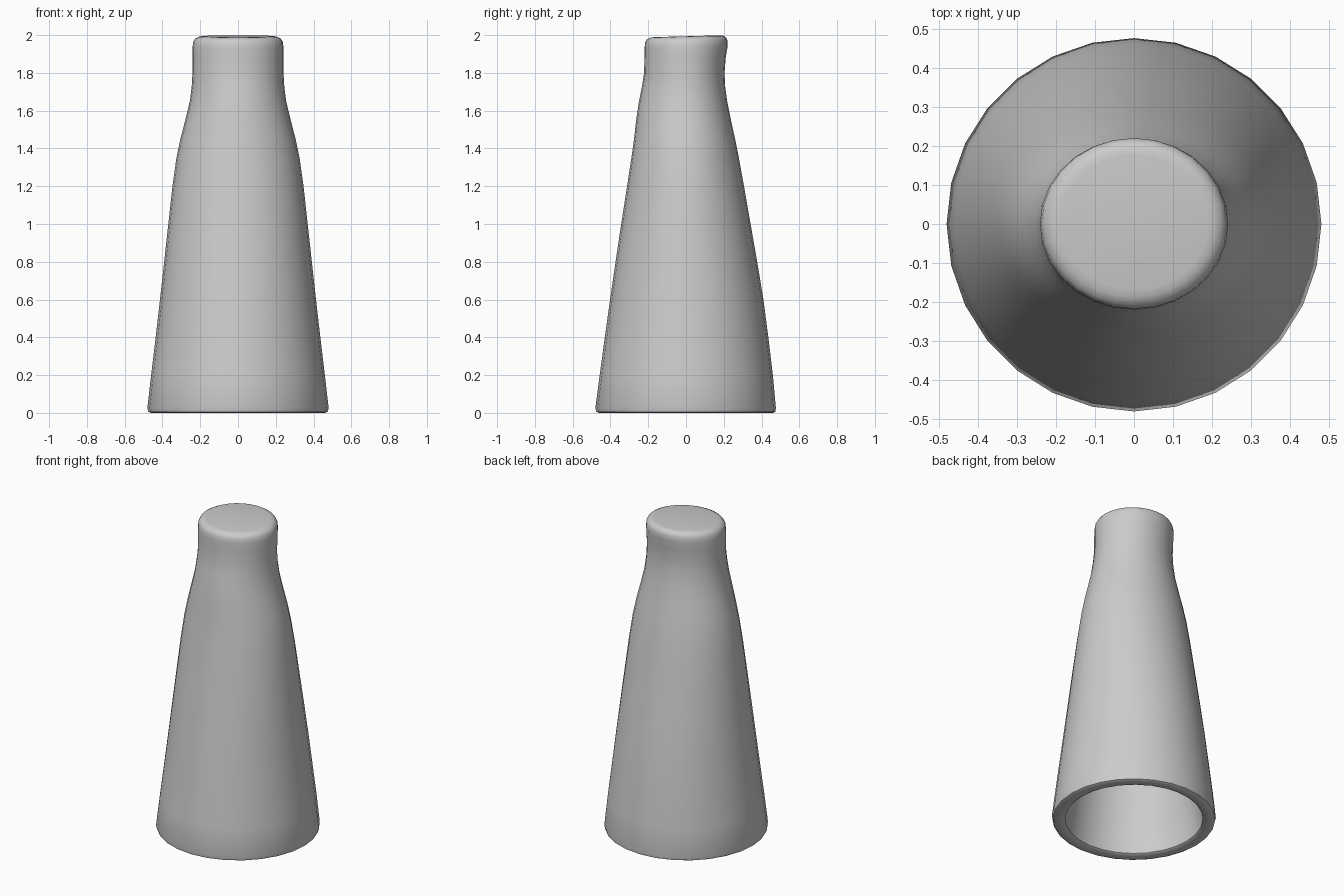
import bpy, bmesh, math

SIDES = 28
WALL = 0.075

# Outer rings: height, half width in x, front depth, back depth
outer = [
    (0.0, 0.462, 0.462, 0.462), (0.006, 0.475, 0.475, 0.473),
    (0.025, 0.48, 0.48, 0.476), (0.2, 0.46, 0.457, 0.46),
    (0.4, 0.436, 0.43, 0.436), (0.6, 0.413, 0.402, 0.41),
    (0.8, 0.391, 0.373, 0.377), (1.0, 0.369, 0.343, 0.342),
    (1.2, 0.347, 0.312, 0.307), (1.35, 0.326, 0.289, 0.28),
    (1.45, 0.305, 0.275, 0.26), (1.55, 0.279, 0.264, 0.238),
    (1.65, 0.255, 0.249, 0.218), (1.73, 0.245, 0.233, 0.207),
    (1.8, 0.241, 0.222, 0.204), (1.88, 0.241, 0.22, 0.21),
    (1.935, 0.241, 0.219, 0.22), (1.965, 0.237, 0.217, 0.22),
    (1.982, 0.226, 0.207, 0.212), (1.991, 0.208, 0.188, 0.197),
    (1.994, 0.19, 0.168, 0.178),
]
# Inner rings follow the outside, one wall thickness in
inner = [(0.0, 0.415, 0.415, 0.415), (0.008, 0.403, 0.403, 0.403)]
inner += [(z, a - WALL, f - WALL, b - WALL) for z, a, f, b in outer if 0.02 < z < 1.9]
inner += [(1.91, 0.14, 0.12, 0.115)]


def ring(bm, z, a, f, b):
    verts = []
    for i in range(SIDES):
        t = 2 * math.pi * i / SIDES
        s = math.sin(t)
        y = s * (b if s > 0 else f)
        tilt = 0.03 * y * max(0, (z - 1.9) / 0.1)   # top leans slightly forward
        verts.append(bm.verts.new((a * math.cos(t), y, z + tilt)))
    return verts


# Hollow tapered sleeve, closed at the top and open underneath
bm = bmesh.new()
rings = [ring(bm, *r) for r in reversed(outer)] + [ring(bm, *r) for r in inner]
for lo, hi in zip(rings, rings[1:]):
    for i in range(SIDES):
        j = (i + 1) % SIDES
        bm.faces.new((lo[i], lo[j], hi[j], hi[i]))
bm.faces.new(rings[0])
bm.faces.new(rings[-1])
bmesh.ops.recalc_face_normals(bm, faces=bm.faces[:])

mesh = bpy.data.meshes.new("tapered_sleeve")
bm.to_mesh(mesh)
bm.free()
sleeve = bpy.data.objects.new("tapered_sleeve", mesh)
bpy.context.collection.objects.link(sleeve)
bpy.context.view_layer.objects.active = sleeve
sleeve.select_set(True)
bpy.ops.object.shade_smooth_by_angle(angle=math.radians(50))
